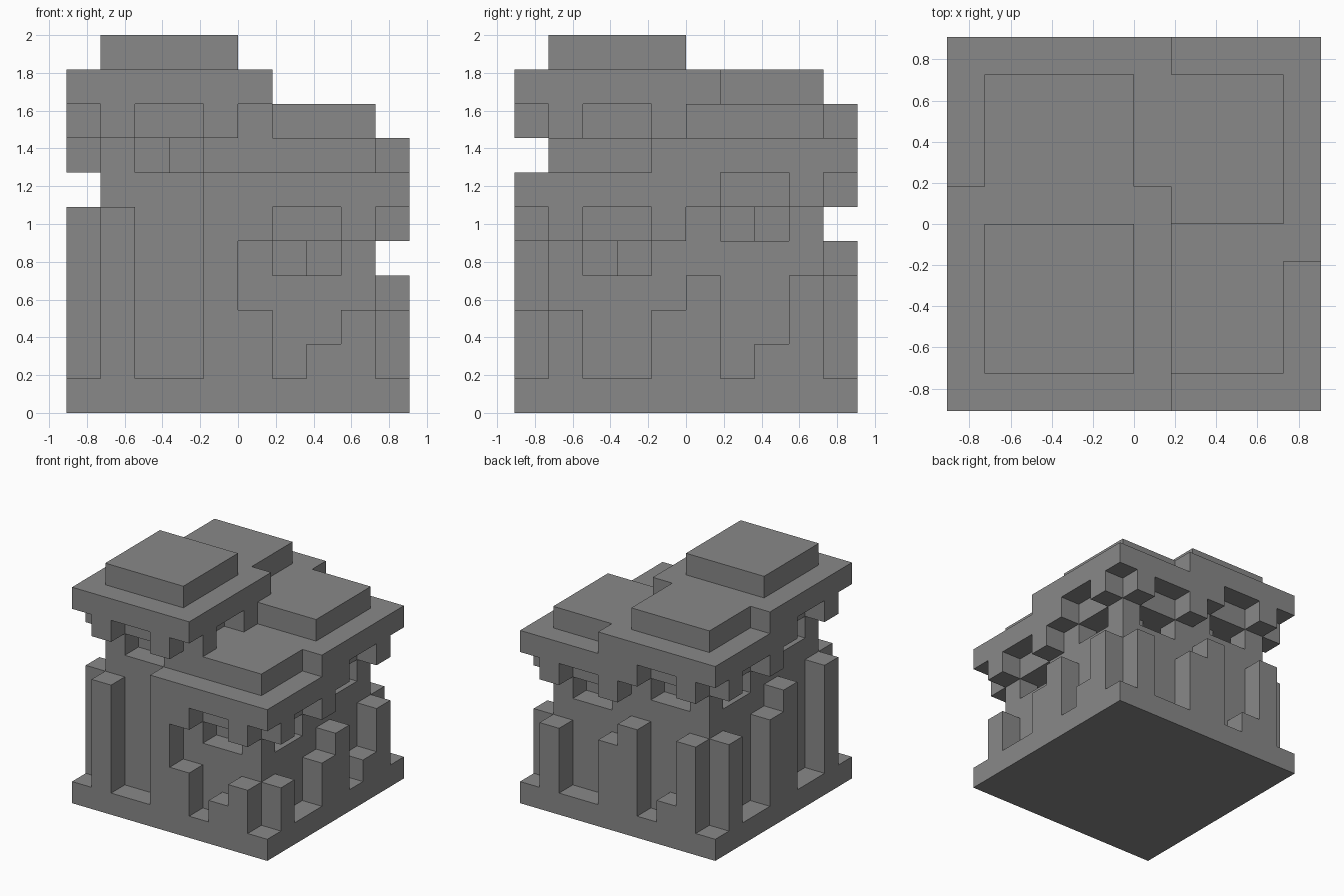
import bpy, bmesh

cube = bpy.data.objects.get("Cube")
if cube:
    bpy.data.objects.remove(cube, do_unlink=True)

U = 2 / 11                      # edge of one block
HALF = 5                        # half the base width in blocks
solid = set()


def cells(x0, x1, y0, y1, z0, z1):
    return {(x, y, z) for x in range(x0, x1) for y in range(y0, y1) for z in range(z0, z1)}


def block(x, y, z0, z1):
    return cells(x, x + 1, y, y + 1, z0, z1)


# Base slab
solid |= cells(0, 10, 0, 10, 0, 1)

# Four towers: corner offset and height of the top of the overhanging plate
towers = [(0, 0, 10), (4, 0, 7), (4, 4, 8), (0, 4, 9)]
# Blocks beside each corner of a tower, used by brackets and buttresses
beside_corners = [(a, b) for a in (1, 4) for b in (0, 5)]
beside_corners += [(b, a) for a, b in beside_corners]

hollows = set()
for ox, oy, top in towers:
    # Core and raised cap
    solid |= cells(ox + 1, ox + 5, oy + 1, oy + 5, 1, top + 1)
    # Overhanging plate
    solid |= cells(ox, ox + 6, oy, oy + 6, top - 1, top)
    # Brackets under the plate and buttresses on the base
    for i, j in beside_corners:
        solid |= block(ox + i, oy + j, top - 2, top - 1)
        solid |= block(ox + i, oy + j, 1, top - 4)
    # Niches in the core, below the brackets
    low, high = top - 3, top - 2
    for k in (1, 4):
        hollows |= cells(ox + 2, ox + 4, oy + k, oy + k + 1, low, high)
        hollows |= cells(ox + k, ox + k + 1, oy + 2, oy + 4, low, high)
    hollows |= block(ox + 3, oy + 2, low, high) | block(ox + 2, oy + 3, low, high)

solid -= hollows

# Loose steps between the buttresses
for x, y in ((7, 0), (9, 7), (2, 9)):
    solid |= block(x, y, 1, 2)

# Skin the blocks with their exposed faces only
bm = bmesh.new()
verts = {}


def corner(p):
    if p not in verts:
        verts[p] = bm.verts.new(((p[0] - HALF) * U, (p[1] - HALF) * U, p[2] * U))
    return verts[p]


for cell in sorted(solid):
    for axis in range(3):
        a, b = (axis + 1) % 3, (axis + 2) % 3
        for side in (0, 1):
            neighbour = list(cell)
            neighbour[axis] += 2 * side - 1
            if tuple(neighbour) in solid:
                continue
            loop = []
            for da, db in ((0, 0), (1, 0), (1, 1), (0, 1)):
                p = list(cell)
                p[axis] += side
                p[a] += da
                p[b] += db
                loop.append(corner(tuple(p)))
            bm.faces.new(loop if side else loop[::-1])

mesh = bpy.data.meshes.new("block_towers")
bm.to_mesh(mesh)
bm.free()

# Plain grey stone
stone = bpy.data.materials.new("grey stone")
stone.use_nodes = True
grey = (0.25, 0.25, 0.25, 1)
stone.diffuse_color = grey
stone.node_tree.nodes["Principled BSDF"].inputs["Base Color"].default_value = grey
mesh.materials.append(stone)

bpy.context.scene.collection.objects.link(bpy.data.objects.new("block_towers", mesh))
